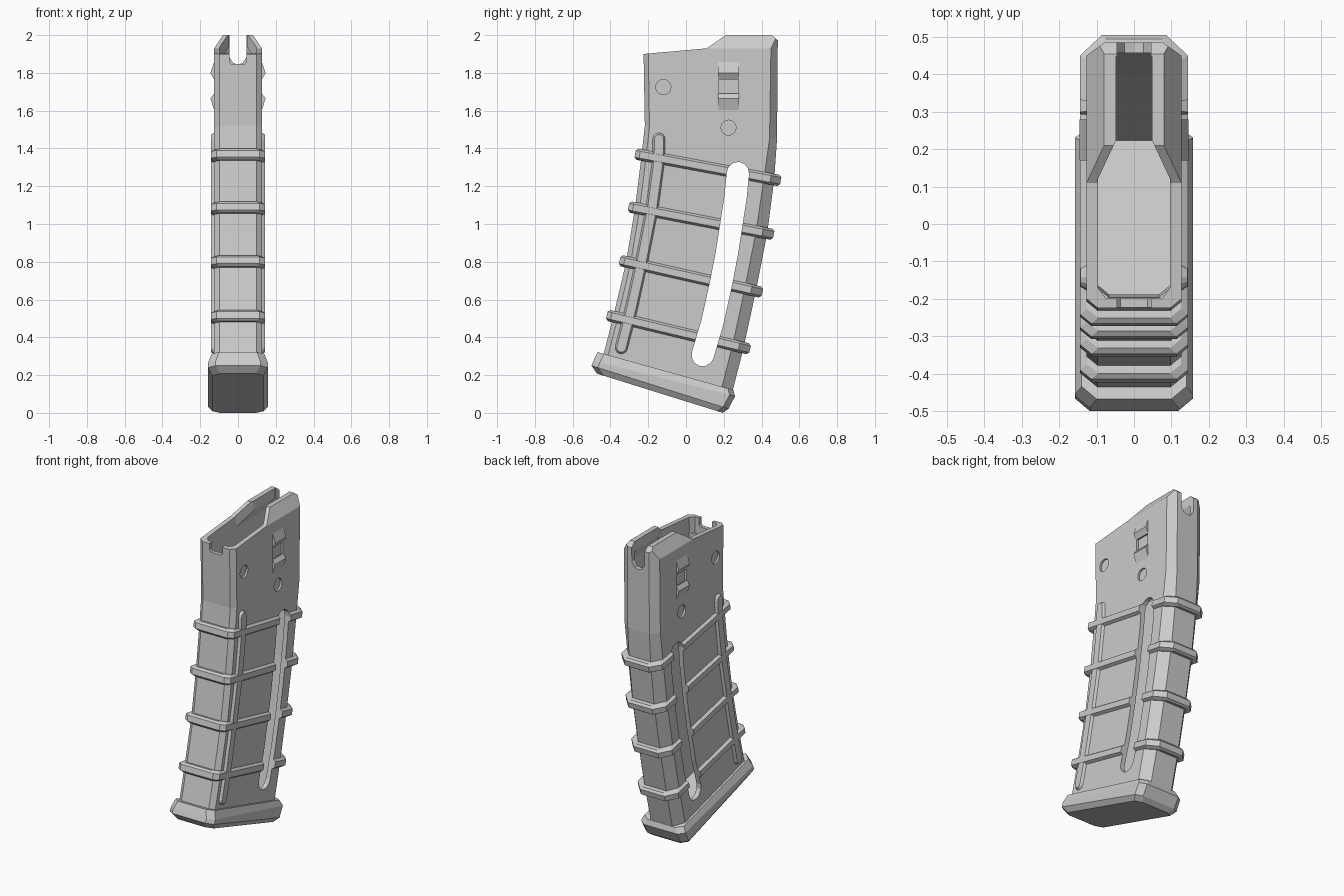
import bpy, bmesh, math
from mathutils import Vector, Matrix

if "Cube" in bpy.data.objects:
    bpy.data.objects.remove(bpy.data.objects["Cube"])


def loft(name, loops, ring=False):
    """Bridge equal-length vertex loops; cap the ends unless it is a closed ring."""
    bm = bmesh.new()
    rows = [[bm.verts.new(p) for p in lp] for lp in loops]
    n = len(rows[0])
    pairs = list(zip(rows, rows[1:])) + ([(rows[-1], rows[0])] if ring else [])
    for a, b in pairs:
        for i in range(n):
            j = (i + 1) % n
            bm.faces.new((a[i], a[j], b[j], b[i]))
    if not ring:
        bm.faces.new(rows[0])
        bm.faces.new(rows[-1])
    bmesh.ops.recalc_face_normals(bm, faces=bm.faces)
    me = bpy.data.meshes.new(name)
    bm.to_mesh(me)
    bm.free()
    ob = bpy.data.objects.new(name, me)
    bpy.context.collection.objects.link(ob)
    return ob


def prism(name, pts, axis, a, b):
    """Extrude a 2D outline along an axis from a to b."""
    put = {'X': lambda p, t: (t, p[0], p[1]),
           'Y': lambda p, t: (p[0], t, p[1]),
           'Z': lambda p, t: (p[0], p[1], t)}[axis]
    return loft(name, [[put(p, t) for p in pts] for t in (a, b)])


def section(f, b, w, off=0.0, cf=(0.03, 0.025), cb=(0.05, 0.05), lift=0.0):
    """Chamfered rectangle spanning front point f to back point b, given as (y, z)."""
    f, b = Vector(f), Vector(b)
    d = (b - f).normalized()
    up = Vector((-d.y, d.x)) * lift
    f, b = f - d * off + up, b + d * off + up
    cx = min(cb[0], w * 0.4)
    half = [(w - cf[0] if w > 0.08 else w * 0.6, f), (w, f + d * cf[1]),
            (w, b - d * cb[1]), (w - cx, b)]
    return ([(x, p.x, p.y) for x, p in half] +
            [(-x, p.x, p.y) for x, p in reversed(half)])


def strip(path, hw, steps=6):
    """Outline of a round-ended band following a path of (y, z) points."""
    pts = [Vector(p) for p in path]
    tan = [(pts[min(i + 1, len(pts) - 1)] - pts[max(i - 1, 0)]).normalized()
           for i in range(len(pts))]
    side = [Vector((-t.y, t.x)) * hw for t in tan]
    cap = [math.pi * k / steps for k in range(1, steps)]
    out = [p + s for p, s in zip(pts, side)]
    out += [pts[-1] + Matrix.Rotation(-a, 2) @ side[-1] for a in cap]
    out += [p - s for p, s in reversed(list(zip(pts, side)))]
    out += [pts[0] + Matrix.Rotation(-a, 2) @ -side[0] for a in cap]
    return out


def cut(target, cutter, keep=False):
    mod = target.modifiers.new("cut", 'BOOLEAN')
    mod.operation = 'DIFFERENCE'
    mod.solver = 'EXACT'
    mod.object = cutter
    bpy.context.view_layer.objects.active = target
    bpy.ops.object.modifier_apply(modifier=mod.name)
    if not keep:
        bpy.data.objects.remove(cutter)


# Curved centre stations: front point, back point, rear chamfer depth
ribs = [((-0.385, 0.51), (0.305, 0.345), 0.06), ((-0.317, 0.80), (0.37, 0.645), 0.06),
        ((-0.27, 1.085), (0.43, 0.95), 0.06), ((-0.235, 1.365), (0.467, 1.235), 0.055)]
upper = [((-0.218, 1.52), (0.482, 1.45), 0.04)]
floor = [((-0.44, 0.30), (0.25, 0.11), 0.06)]

# Outer body
body = loft("body_shell", [section(f, b, 0.127, cb=(0.05, c)) for f, b, c in
            [((-0.45, 0.26), (0.235, 0.07), 0.06)] + ribs + upper +
            [((-0.228, 2.1), (0.487, 2.1), 0.035)]])

# Top outline and sloped lip edges
cut(body, prism("top_cut", [(-0.5, 1.88), (-0.228, 1.9), (0.11, 1.93), (0.21, 2.0),
                            (0.455, 2.0), (0.495, 1.965), (0.7, 1.965), (0.7, 2.3), (-0.5, 2.3)],
                'X', -0.4, 0.4))
for s in (1, -1):
    cut(body, prism("lip_cut", [(s * x, z) for x, z in
        [(0.147, 1.90), (0.073, 2.01), (0.073, 2.3), (0.3, 2.3), (0.3, 1.9)]], 'Y', -0.6, 0.7))

# Hollow interior, narrowing under the lips
cut(body, loft("cavity", [section(f, b, 0.097, -0.03, cb=(0.045, c)) for f, b, c in
    floor + ribs + upper + [((-0.228, 1.86), (0.487, 1.86), 0.035)]] +
    [section((-0.228, z), (0.487, z), 0.048, -0.03, cb=(0.01, 0.01)) for z in (1.94, 2.2)]))
cut(body, prism("mouth_cut", [(-0.075, -0.199), (0.075, -0.199), (0.0968, -0.17), (0.0968, 0.12),
                              (0.0475, 0.225), (-0.0475, 0.225), (-0.0968, 0.12),
                              (-0.0968, -0.17)], 'Z', 1.8, 2.3))
# Rear and front notches
cut(body, prism("rear_notch", [(-0.046, 2.2), (-0.046, 1.885), (-0.025, 1.852), (0.0, 1.845),
                               (0.025, 1.852), (0.046, 1.885), (0.046, 2.2)], 'Y', 0.4, 0.7))
cut(body, prism("front_notch", [(-0.046, 2.2), (-0.046, 1.86), (-0.036, 1.847),
                                (0.036, 1.847), (0.046, 1.86), (0.046, 2.2)], 'Y', -0.4, -0.18))

# Round side dimples and the catch recess
for s in (1, -1):
    for cy, cz in ((-0.12, 1.725), (0.225, 1.51)):
        ring = [(cy + 0.04 * math.cos(k * math.pi / 8), cz + 0.04 * math.sin(k * math.pi / 8))
                for k in range(16)]
        cut(body, prism("dimple", ring, 'X', s * 0.115, s * 0.3))
    cut(body, prism("recess", [(0.175, 1.68), (0.275, 1.68), (0.275, 1.77), (0.175, 1.77)],
                    'X', s * 0.112, s * 0.3))

# Long window slot through both sides
slot = prism("slot_cutter", strip([(0.275, 1.27), (0.262, 1.14), (0.243, 1.016), (0.217, 0.85),
                                   (0.185, 0.683), (0.14, 0.48), (0.088, 0.305)], 0.059),
             'X', -0.4, 0.4)
slot.hide_render = True
cut(body, slot, keep=True)

# Wrap-around grip ribs
for i, (f, b, c) in enumerate(ribs):
    def lp(w, off, lift):
        return section(f, b, w, off, (0.03, 0.025), (0.06, c), lift)
    band = loft(f"grip_rib_{i + 1}", [
        lp(0.126, 0.022, -0.03), lp(0.144, 0.035, -0.018), lp(0.144, 0.035, 0.018),
        lp(0.126, 0.022, 0.03), lp(0.112, -0.015, 0.03), lp(0.112, -0.015, -0.03)], ring=True)
    cut(band, slot, keep=True)
bpy.data.objects.remove(slot)

# Upright side ribs and catch lugs
path = [(-0.143, 1.45), (-0.145, 1.34), (-0.18, 1.08), (-0.235, 0.80), (-0.29, 0.55), (-0.342, 0.345)]
for s, tag in ((1, "right"), (-1, "left")):
    loft(f"upright_rib_{tag}", [[(s * x, p.x, p.y) for p in strip(path, hw)]
         for x, hw in ((0.115, 0.033), (0.127, 0.033), (0.143, 0.024))])
    for part, prof in (("upper", [(0.12, 1.86), (0.126, 1.86), (0.146, 1.80), (0.127, 1.765), (0.12, 1.765)]),
                       ("lower", [(0.12, 1.69), (0.127, 1.69), (0.146, 1.665), (0.126, 1.60), (0.12, 1.60)])):
        prism(f"catch_lug_{part}_{tag}", [(s * x, z) for x, z in prof], 'Y', 0.17, 0.28)

# Tilted base plate
cc = ((0.04, 0.035), (0.04, 0.03))
loft("base_plate", [section(f, b, w, 0, *cc) for f, b, w in [
    ((-0.472, 0.208), (0.195, 0.0), 0.135), ((-0.5, 0.25), (0.225, 0.022), 0.158),
    ((-0.49, 0.275), (0.26, 0.088), 0.158), ((-0.468, 0.322), (0.25, 0.122), 0.14)]])
